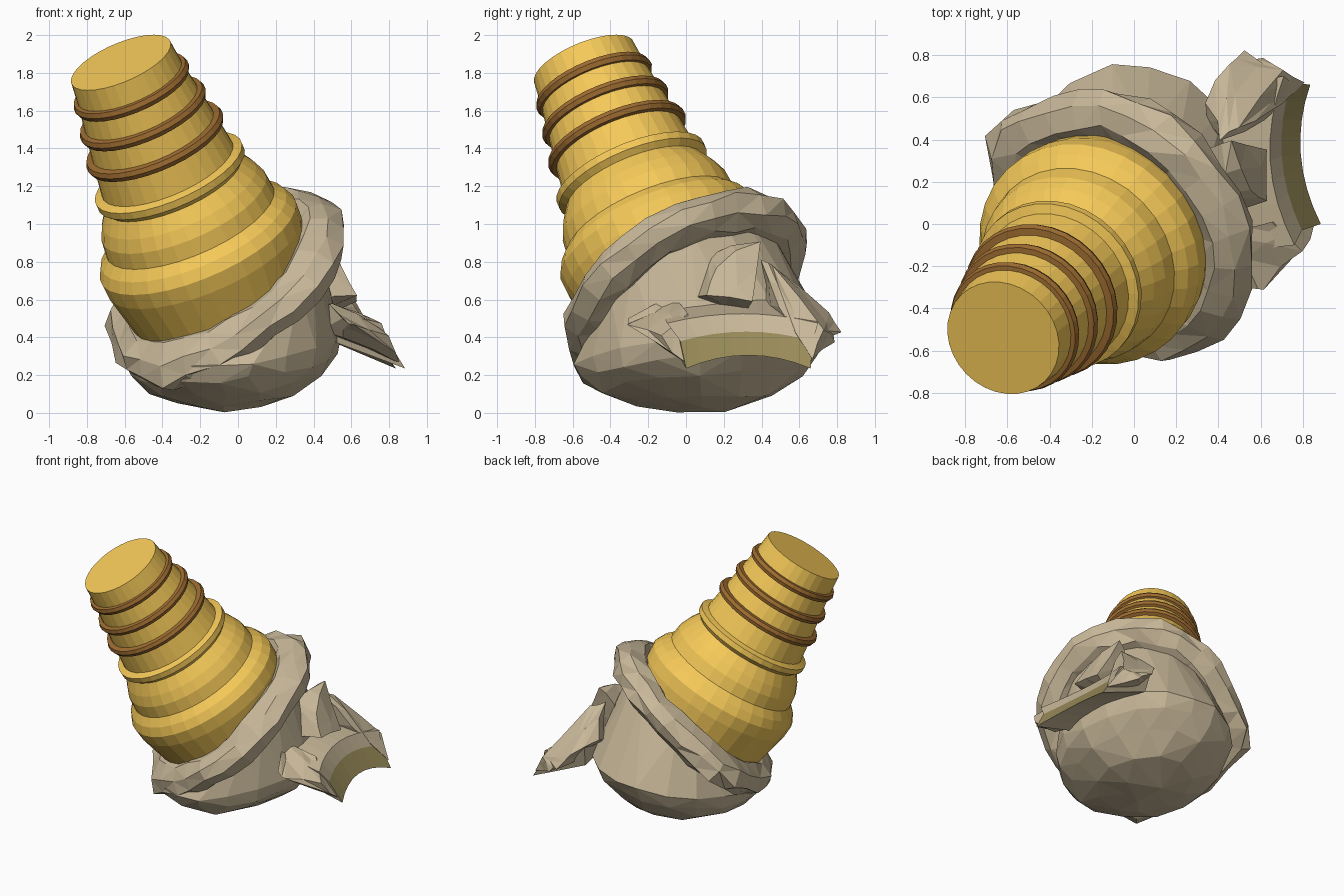
import bpy, bmesh, math, random
from mathutils import Vector, Matrix

if "Cube" in bpy.data.objects:
    bpy.data.objects.remove(bpy.data.objects["Cube"])

random.seed(4)


def material(name, rgb):
    m = bpy.data.materials.new(name)
    m.diffuse_color = (*rgb, 1)
    m.use_nodes = True
    m.node_tree.nodes["Principled BSDF"].inputs["Base Color"].default_value = m.diffuse_color
    return m


GOLD = material("gold", (0.92, 0.59, 0.10))
BROWN = material("brown", (0.34, 0.15, 0.03))
STONE = material("stone", (0.58, 0.48, 0.32))
OLIVE = material("olive", (0.32, 0.26, 0.10))


def finish(bm, name, *mats):
    bmesh.ops.recalc_face_normals(bm, faces=bm.faces)
    me = bpy.data.meshes.new(name)
    bm.to_mesh(me)
    bm.free()
    ob = bpy.data.objects.new(name, me)
    bpy.context.collection.objects.link(ob)
    for m in mats:
        me.materials.append(m)
    return ob


def frame(origin, axis):
    return Matrix.Translation(origin) @ Vector(axis).to_track_quat('Z', 'Y').to_matrix().to_4x4()


def circle(n, r, d):
    return [Vector((r * math.cos(k * math.tau / n), r * math.sin(k * math.tau / n), d)) for k in range(n)]


def lathe(profile, n, origin, axis, closed=False):
    """Turn (radius, distance) pairs about an axis; distance runs along the axis."""
    bm = bmesh.new()
    M = frame(origin, axis)
    rows = [[bm.verts.new(M @ p) for p in circle(n, r, d)] for r, d in profile]
    pairs = list(zip(rows, rows[1:] + rows[:1]))
    for a, b in (pairs if closed else pairs[:-1]):
        for k in range(n):
            j = (k + 1) % n
            bm.faces.new((a[k], a[j], b[j], b[k]))
    if not closed:
        bm.faces.new(rows[0])
        bm.faces.new(rows[-1])
    return bm


def jitter(amount):
    return Vector([random.uniform(-amount, amount) for _ in range(3)])


def roughen(bm, amount):
    for v in bm.verts:
        v.co += jitter(amount)
    bmesh.ops.triangulate(bm, faces=bm.faces)


def pull(bm, target, reach):
    """Drag the surface nearest to a point out to it, with falloff."""
    t = Vector(target)
    near = min(bm.verts, key=lambda v: (v.co - t).length).co.copy()
    for v in bm.verts:
        f = max(0, 1 - (v.co - near).length / reach)
        v.co += (t - near) * f


def hull(name, pts, rough=0.016, cuts=1):
    bm = bmesh.new()
    for p in pts:
        bm.verts.new(p)
    bmesh.ops.convex_hull(bm, input=bm.verts)
    bmesh.ops.delete(bm, geom=[v for v in bm.verts if not v.link_faces], context='VERTS')
    if cuts:
        bmesh.ops.subdivide_edges(bm, edges=bm.edges, cuts=cuts, use_grid_fill=True)
    roughen(bm, rough)
    return finish(bm, name, STONE)


# turned golden plug, leaning left and forward
TOP = Vector((-0.62, -0.54, 1.855))
DOWN = Vector((0.37, 0.36, -0.856)).normalized()
plug = [(0.285, 0), (0.30, 0.15), (0.325, 0.31), (0.35, 0.48), (0.375, 0.665), (0.42, 0.68),
        (0.42, 0.72), (0.39, 0.75), (0.44, 0.83), (0.47, 0.90), (0.48, 0.99), (0.53, 1.04),
        (0.56, 1.10), (0.555, 1.19), (0.495, 1.46), (0.44, 1.58)]
finish(lathe(plug, 32, TOP, DOWN), "plug_body", GOLD)

# three brown rings on the neck
for i, (t, r) in enumerate([(0.15, 0.328), (0.315, 0.358), (0.485, 0.39)]):
    prof = [(r - 0.05, t - 0.03), (r - 0.01, t - 0.025), (r, t), (r - 0.01, t + 0.025), (r - 0.05, t + 0.03)]
    finish(lathe(prof, 32, TOP, DOWN, closed=True), f"neck_ring_{i + 1}", BROWN)

# rough stone bowl: shallow dish below, sloping up to the tilted rim
CEN = Vector((-0.045, 0.0, 0.67))
DEEP = Vector((0.52, 0.44, -0.73)).normalized()
pts = [frame(CEN, DEEP) @ p for p in circle(18, 0.54, 0.03)]
for n, size, lift in [(18, 1.0, 0.0), (18, 0.93, -0.09), (15, 0.79, -0.185), (11, 0.53, -0.27), (6, 0.22, -0.315)]:
    for p in circle(n, size, 0):
        x, y = -0.02 + 0.575 * p.x, 0.08 + 0.68 * p.y
        pts.append(Vector((x, y, 0.335 + lift + 0.12 * size * (x + y))) + jitter(0.012))
hull("stone_bowl", pts, 0.008, 0)

# thick lumpy rim
rim = [(0.57 + 0.14 * math.cos(a), 0.12 * math.sin(a)) for a in [k * math.tau / 8 for k in range(8)]]
bm = lathe(rim, 26, CEN, DEEP, closed=True)
roughen(bm, 0.018)
pull(bm, (-0.69, 0.40, 0.45), 0.35)
pull(bm, (-0.57, 0.54, 0.52), 0.3)
pull(bm, (-0.40, -0.45, 0.13), 0.3)
finish(bm, "stone_rim", STONE)

# curved blade fragment with a hollow outer edge
bm = bmesh.new()
rows = []
for k in range(9):
    s = k / 4 - 1
    q = s * s
    skew = -0.025 * s
    section = [(0.79 + 0.07 * q + skew, 0.33 + 0.33 * s, 0.305 - 0.07 * q),
               (0.70 + 0.07 * q + skew, 0.32 + 0.35 * s, 0.43 - 0.05 * q),
               (0.645 + 0.09 * q + skew, 0.30 + 0.40 * s, 0.525 - 0.05 * q),
               (0.40, 0.26 + 0.40 * s, 0.61 - 0.05 * q),
               (0.42, 0.26 + 0.36 * s, 0.46 - 0.05 * q)]
    rows.append([bm.verts.new(p) for p in section])
for a, b in zip(rows, rows[1:]):
    for i in range(5):
        j = (i + 1) % 5
        bm.faces.new((a[i], a[j], b[j], b[i])).material_index = 1 if i == 0 else 0
bm.faces.new(rows[0])
bm.faces.new(rows[-1])
finish(bm, "blade_fragment", STONE, OLIVE)

# broken rock holding each end of the blade
hull("rear_rock", [(0.42, 0.40, 0.82), (0.50, 0.47, 0.78), (0.34, 0.58, 0.62), (0.45, 0.77, 0.52),
                   (0.53, 0.81, 0.44), (0.71, 0.72, 0.44), (0.62, 0.48, 0.57), (0.38, 0.42, 0.55),
                   (0.50, 0.60, 0.42), (0.81, 0.67, 0.28), (0.60, 0.78, 0.38)])
hull("front_rock", [(0.54, -0.29, 0.50), (0.62, -0.31, 0.46), (0.79, -0.12, 0.42), (0.87, 0.0, 0.25),
                    (0.44, -0.05, 0.62), (0.46, -0.08, 0.42), (0.64, 0.02, 0.52), (0.56, -0.2, 0.40)])
hull("rock_spur", [(0.40, 0.12, 0.84), (0.56, 0.16, 0.78), (0.62, 0.12, 0.63), (0.38, 0.02, 0.58),
                   (0.62, 0.35, 0.58), (0.45, 0.38, 0.92), (0.36, 0.36, 0.80), (0.42, 0.30, 0.5)])
